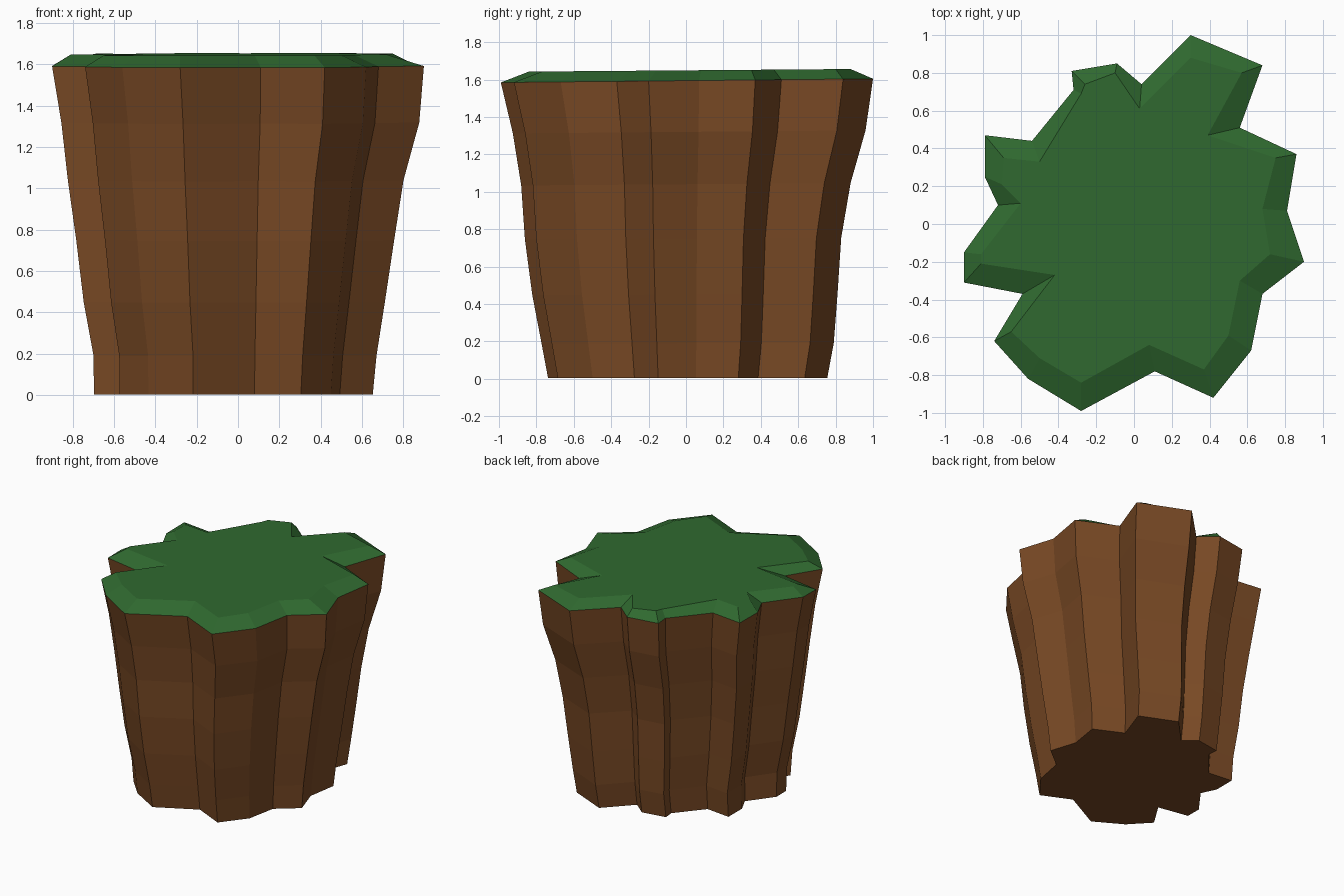
import bpy

if "Cube" in bpy.data.objects:
    bpy.data.objects.remove(bpy.data.objects["Cube"])

# Rim outline (counter-clockwise) with the matching inner edge of the grass bevel
RIM = [(.90, -.20), (.81, .07), (.86, .37), (.56, .51), (.68, .84), (.30, 1.0),
       (.04, .74), (-.09, .85), (-.33, .81), (-.32, .71), (-.54, .44), (-.79, .47),
       (-.79, .25), (-.72, .10), (-.90, -.15), (-.90, -.31), (-.59, -.37),
       (-.74, -.62), (-.56, -.82), (-.28, -.99), (.11, -.78), (.42, -.92),
       (.62, -.67), (.68, -.37)]
INNER = [(.72, -.16), (.68, .08), (.75, .35), (.39, .47), (.57, .80), (.30, .88),
         (.03, .61), (-.10, .80), (-.26, .74), (-.28, .69), (-.50, .33), (-.69, .35),
         (-.70, .21), (-.60, .11), (-.81, -.16), (-.81, -.21), (-.42, -.27),
         (-.65, -.57), (-.50, -.71), (-.28, -.84), (.08, -.64), (.37, -.77),
         (.50, -.59), (.56, -.30)]
# Taper: height, then scale towards -x, +x, -y, +y
RINGS = [(.003, .775, .725, .745, .755), (.19, .777, .745, .78, .79),
         (.45, .83, .79, .83, .81), (.75, .87, .84, .87, .83),
         (1.04, .915, .89, .89, .88), (1.32, .95, .975, .935, .96),
         (1.594, 1, 1, 1, 1)]
N = len(RIM)


def material(name, color):
    m = bpy.data.materials.new(name)
    m.diffuse_color = (*color, 1)
    m.use_nodes = True
    m.node_tree.nodes["Principled BSDF"].inputs["Base Color"].default_value = m.diffuse_color
    return m


def loft(name, rings, cap_first, cap_last, mat):
    """Join equal rings with flat quads and close the chosen ends."""
    verts = [v for ring in rings for v in ring]
    faces = [(r * N + i, r * N + (i + 1) % N, (r + 1) * N + (i + 1) % N, (r + 1) * N + i)
             for r in range(len(rings) - 1) for i in range(N)]
    if cap_first:
        faces.append(tuple(reversed(range(N))))
    if cap_last:
        faces.append(tuple(range(len(verts) - N, len(verts))))
    me = bpy.data.meshes.new(name)
    me.from_pydata(verts, [], faces)
    me.materials.append(mat)
    ob = bpy.data.objects.new(name, me)
    bpy.context.collection.objects.link(ob)
    return ob


def side_ring(z, xn, xp, yn, yp):
    tilt = .01 * z / 1.594
    return [(x * (xp if x > 0 else xn), y * (yp if y > 0 else yn),
             max(0, z + y * tilt)) for x, y in RIM]


# Earth column: fluted tapering sides and underside
sides = [side_ring(*r) for r in RINGS]
loft("earth_column", sides, True, False, material("earth brown", (.190, .067, .018)))

# Grass cap: bevelled rim and flat top
top = [(x, y, 1.649 + .008 * y) for x, y in INNER]
loft("grass_cap", [sides[-1], top], False, True, material("grass green", (.029, .142, .029)))
